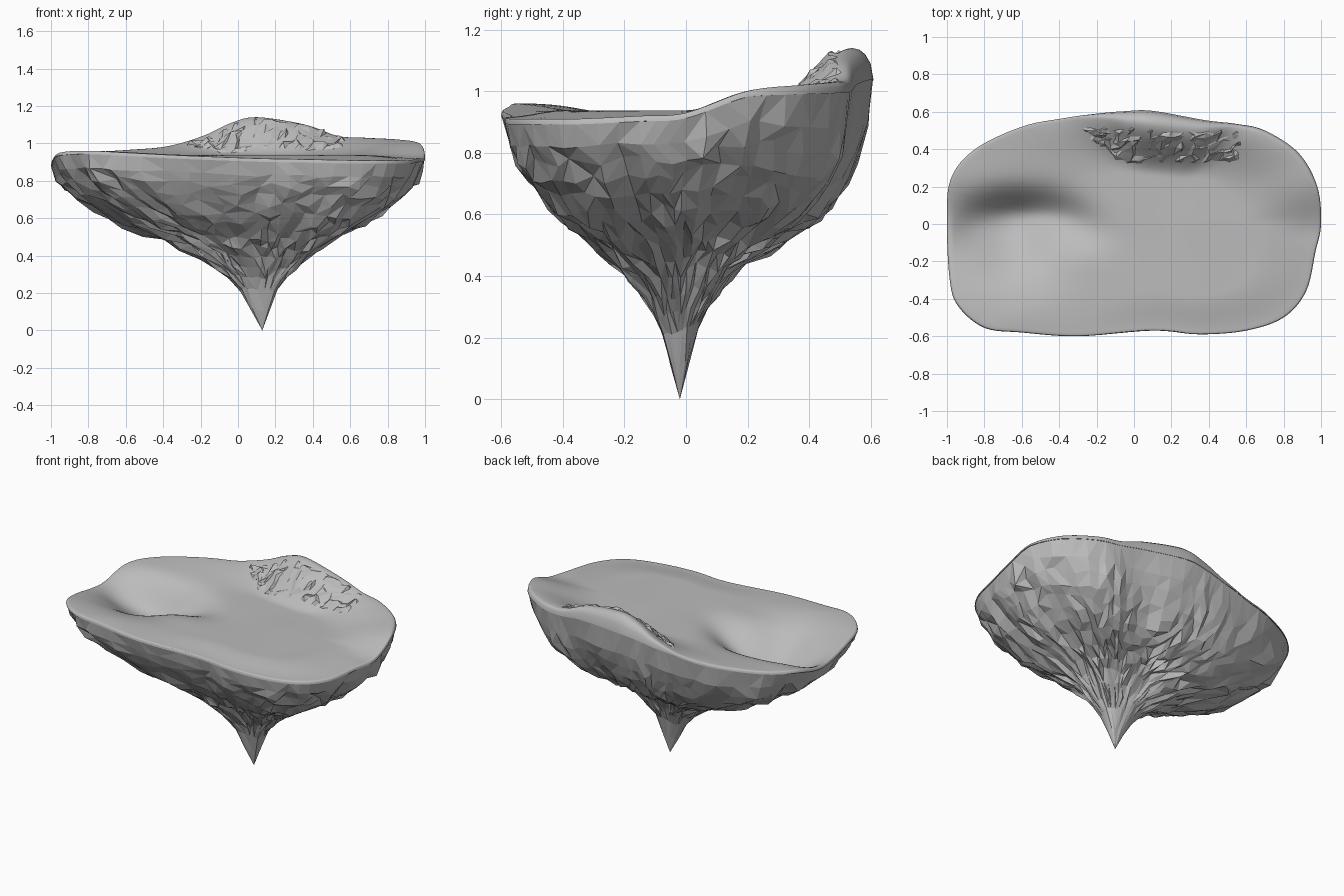
import bpy, bmesh, math, random
from mathutils import Vector, noise

random.seed(4)
cube = bpy.data.objects.get("Cube")
if cube:
    bpy.data.objects.remove(cube)

TIP = Vector((0.13, -0.02, 0))

# Rim outline, counter-clockwise: x, y and height of the lip
RIM = [(1, 0, .93), (.98, .2, 1), (.88, .38, 1.02), (.7, .5, 1.03), (.55, .535, 1.04),
       (.38, .555, 1.1), (.1, .605, 1.14), (-.05, .603, 1.11), (-.2, .59, 1.04),
       (-.38, .565, .985), (-.6, .52, .965), (-.85, .4, .95), (-.98, .24, .935),
       (-1, 0, .885), (-.985, -.3, .935), (-.94, -.44, .955), (-.8, -.555, .96),
       (-.6, -.58, .95), (-.3, -.6, .935), (.1, -.57, .92), (.35, -.59, .915),
       (.6, -.57, .91), (.8, -.5, .91), (.92, -.36, .91), (.97, -.15, .92)]

# Underside profile: distance from the axis, share of the rim height
PROFILE = [(0, 0), (.05, .12), (.1, .24), (.15, .31), (.21, .37), (.29, .44), (.37, .495),
           (.46, .545), (.55, .59), (.64, .635), (.72, .685), (.8, .745), (.87, .8),
           (.93, .86), (.97, .92), (.997, 1)]


def outline(steps):
    """Closed smooth curve through the rim points."""
    pts = [Vector(p) for p in RIM]
    n, out = len(pts), []
    for i in range(n):
        a, b, c, d = (pts[(i + k) % n] for k in (-1, 0, 1, 2))
        for s in range(steps):
            u = s / steps
            out.append((b * 2 + (c - a) * u + (a * 2 - b * 5 + c * 4 - d) * u * u
                        + (b * 3 - a - c * 3 + d) * u ** 3) / 2)
    return out


def edge_height(p):
    """Height of the widest line, just under the lip."""
    return p.z - 0.018 - 0.6 * max(0, p.z - 1)


def lip_share(p):
    """The tall back lip leans inward."""
    return 0.988 - 0.65 * max(0, p.z - 1)


def at(p, t, z):
    q = TIP.lerp(p, t)
    return Vector((q.x, q.y, z))


def smooth_step(low, high, value):
    u = min(1, max(0, (value - low) / (high - low)))
    return u * u * (3 - 2 * u)


def bump(x, y, cx, cy, wide, deep):
    return math.exp(-((x - cx) / wide) ** 2 - ((y - cy) / deep) ** 2)


def ground(x, y, t, rim):
    """Height of the nearly flat top, with a hollow and a fold on one side."""
    floor = 0.938
    z = floor + (rim - floor) * smooth_step(.5 if rim > floor else .65, 1, t)
    fade = 1 - t ** 10
    hollow = 0.19 * bump(x, y, -.65, .03, .24, .13 if y > .03 else .26)
    fold = 0.06 * bump(x, y + .3 * (x + .35), -.35, .02, .2, .12)
    channel = 0.04 * bump(x, y, -.9, -.02, .13, .1)
    swell = 0.007 * noise.noise(Vector((x * 3, y * 3, 1)))
    return z - (hollow + fold + channel - swell) * fade


stone = bpy.data.materials.new("grey stone")
stone.use_nodes = True
GREY = (0.5, 0.5, 0.5, 1)
stone.diffuse_color = GREY
stone.node_tree.nodes["Principled BSDF"].inputs["Base Color"].default_value = GREY


def loft(name, rings, centre, smooth, merge=0):
    """Mesh from a centre point and closed rings around it."""
    bm = bmesh.new()
    hub = bm.verts.new(centre)
    rows = [[bm.verts.new(v) for v in ring] for ring in rings]
    n = len(rows[0])
    for i in range(n):
        j = (i + 1) % n
        bm.faces.new((hub, rows[0][i], rows[0][j]))
        for a, b in zip(rows, rows[1:]):
            if smooth:
                bm.faces.new((a[i], b[i], b[j], a[j]))
            elif random.random() < 0.5:
                bm.faces.new((a[i], b[i], b[j]))
                bm.faces.new((a[i], b[j], a[j]))
            else:
                bm.faces.new((a[i], b[i], a[j]))
                bm.faces.new((a[j], b[i], b[j]))
    if merge:
        inner = [v for row in rows[:-1] for v in row]
        bmesh.ops.remove_doubles(bm, verts=inner, dist=merge)
        bmesh.ops.reverse_faces(bm, faces=bm.faces)
    return finish(name, bm, smooth)


def finish(name, bm, smooth):
    for f in bm.faces:
        f.smooth = smooth
    mesh = bpy.data.meshes.new(name)
    bm.to_mesh(mesh)
    bm.free()
    mesh.materials.append(stone)
    obj = bpy.data.objects.new(name, mesh)
    bpy.context.collection.objects.link(obj)
    return obj


# Craggy underside: each column drifts slowly, giving long facets that run to the tip
coarse = outline(3)
count = len(coarse)
drift = [0] * count
rings = []
for t, f in PROFILE[1:]:
    ring = []
    rough = min(1, 3 * t) * min(1, (.997 - t) * 16)
    for i, p in enumerate(coarse):
        drift[i] = drift[i] * .6 + random.uniform(-.025, .025)
        p = p.lerp(coarse[(i + 1) % count], random.uniform(-.25, .25) * (rough > 0))
        grow = 1 + rough * drift[i] + (t < .5) * random.uniform(-.08, .06)
        back = max(0, p.y / .6) ** 2
        z = f ** (1 + .85 * back * t * t) * edge_height(p)
        ring.append(at(p, t * grow, z + rough * random.uniform(-.018, .018)))
    rings.append(ring)
loft("rock_underside", rings, TIP, False, .014)

# Smooth bowl on top, closed by a rounded lip
fine = outline(6)
ROWS = 44
rings = []
for k in range(1, ROWS + 1):
    ring = []
    for p in fine:
        t = k / ROWS
        q = at(p, t * lip_share(p), 0)
        q.z = ground(q.x, q.y, t, p.z)
        ring.append(q)
    rings.append(ring)
for u in (.3, .6, .85, 1):
    drop = 1 - math.sqrt(1 - u * u)
    rings.append([at(p, lip_share(p) * (1 - u) + u, p.z * (1 - drop) + edge_height(p) * drop)
                  for p in fine])
bowl = loft("bowl_top", rings, (TIP.x, TIP.y, ground(TIP.x, TIP.y, 0, 1)), True)

# Rough outcrop on the inner slope of the tall lip
bm = bmesh.new()
COLS, LINES = 26, 7
bpy.context.view_layer.update()
grid = []
for i in range(COLS + 1):
    row = []
    for j in range(LINES + 1):
        u, v = i / COLS, j / LINES
        x = -.28 + .86 * u + random.uniform(-.014, .014)
        y = .32 + .2 * v + .16 * max(0, 1 - 4 * u) * (1 - v) - .06 * max(0, u - .6) * v
        y += random.uniform(-.013, .013)
        spot = bowl.ray_cast(Vector((x, y, 3)), Vector((0, 0, -1)))[1]
        border = i in (0, COLS) or j in (0, LINES)
        z = spot.z + (-.012 if border else random.uniform(-.014, .024))
        row.append(bm.verts.new((x, y, z)))
    grid.append(row)
for a, b in zip(grid, grid[1:]):
    for j in range(LINES):
        bm.faces.new((a[j], b[j], b[j + 1]))
        bm.faces.new((a[j], b[j + 1], a[j + 1]))
finish("rough_outcrop", bm, False)
